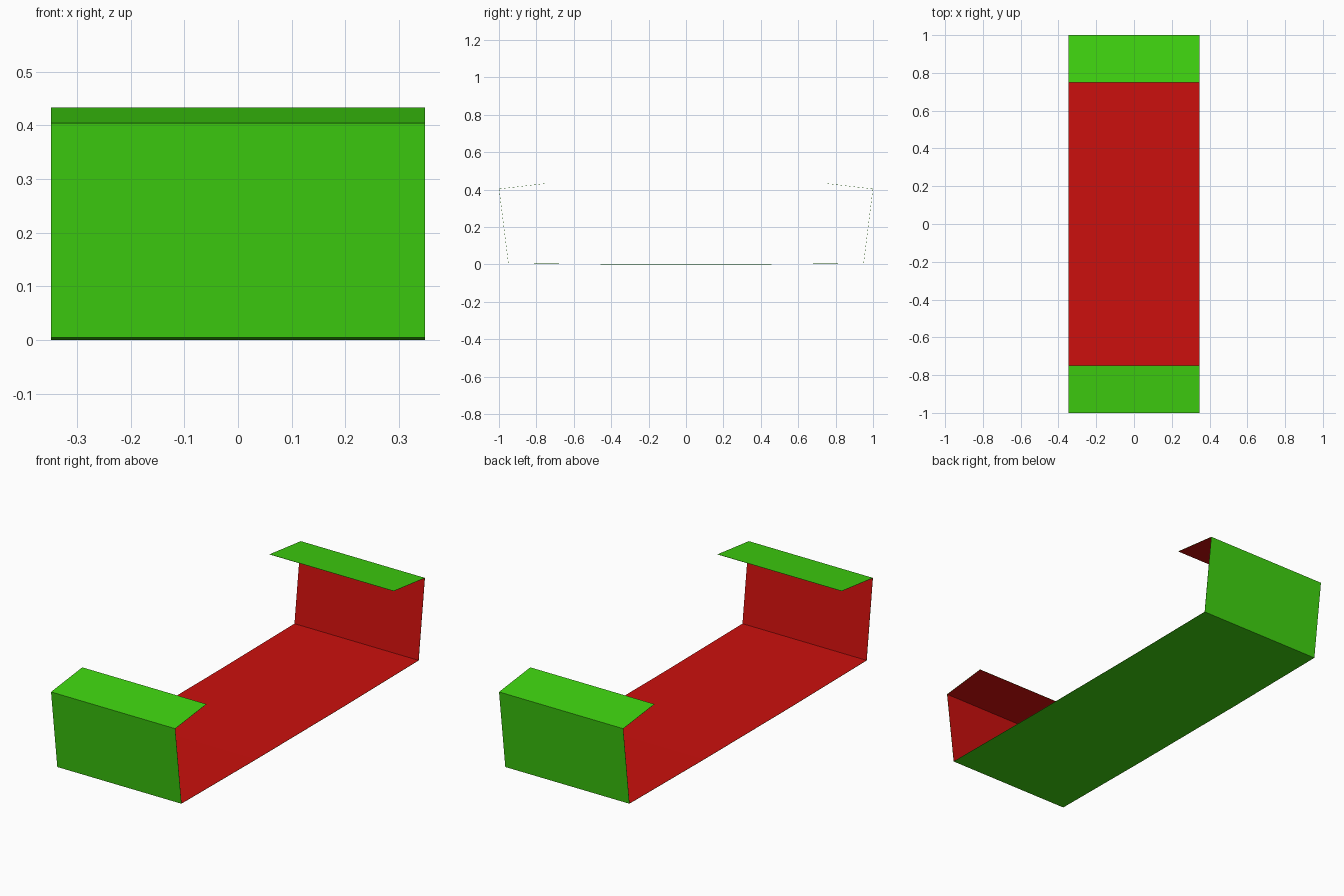
import bpy

if "Cube" in bpy.data.objects:
    bpy.data.objects.remove(bpy.data.objects["Cube"])


def make_material(name, color):
    mat = bpy.data.materials.new(name)
    mat.diffuse_color = color
    mat.use_nodes = True
    mat.node_tree.nodes["Principled BSDF"].inputs["Base Color"].default_value = mat.diffuse_color
    return mat


HALF_WIDTH = 0.348

# Half profile (y, z): flap tip, wall top, wall foot, floor crease
half = [(-0.75, 0.433), (-1.0, 0.404), (-0.95, 0.0045), (-0.35, 0.0)]
profile = half + [(-y, z) for y, z in reversed(half)]

# Sweep the folded profile across the width, normals facing outward
n = len(profile)
verts = [(x, y, z) for x in (-HALF_WIDTH, HALF_WIDTH) for y, z in profile]
faces = [(i, i + 1, n + i + 1, n + i) for i in range(n - 1)]
mesh = bpy.data.meshes.new("folded_sheet")
mesh.from_pydata(verts, [], faces)
sheet = bpy.data.objects.new("folded_sheet", mesh)
bpy.context.collection.objects.link(sheet)

# Green outside, red inside
mesh.materials.append(make_material("outer_green", (0.05, 0.65, 0.005, 1)))
mesh.materials.append(make_material("inner_red", (0.6, 0.005, 0.004, 1)))

# Paper-thin thickness gives the sheet its red inner skin
skin = sheet.modifiers.new("inner_skin", "SOLIDIFY")
skin.thickness = 0.001
skin.offset = -1
skin.use_even_offset = True
skin.material_offset = 1
